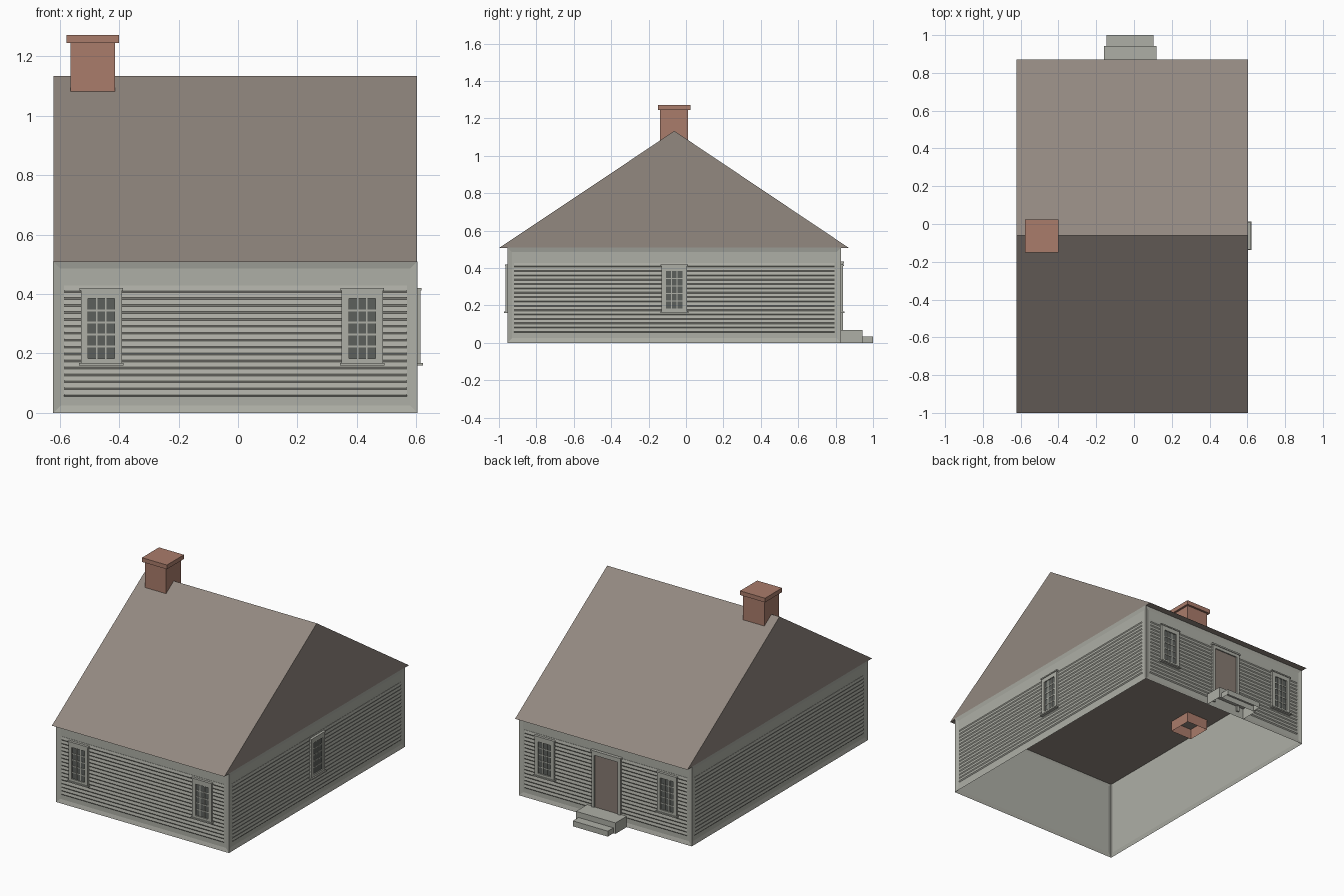
import bpy, bmesh
from math import radians
from mathutils import Matrix, Vector

if "Cube" in bpy.data.objects:
    bpy.data.objects.remove(bpy.data.objects["Cube"], do_unlink=True)


def material(name, rgb):
    lin = [((c / 255 + 0.055) / 1.055) ** 2.4 for c in rgb] + [1]
    m = bpy.data.materials.new(name)
    m.use_nodes = True
    m.diffuse_color = lin
    m.node_tree.nodes["Principled BSDF"].inputs["Base Color"].default_value = lin
    return m


WALL = material("grey_paint", (174, 175, 166))
ROOF = material("brown_shingle", (146, 136, 128))
BRICK = material("red_brick", (170, 124, 107))
GLASS = material("dark_glass", (92, 96, 92))
DOOR = material("brown_door", (135, 123, 115))


def finish(name, bm, mats, matrix=Matrix()):
    bmesh.ops.transform(bm, matrix=matrix, verts=bm.verts)
    me = bpy.data.meshes.new(name)
    bm.to_mesh(me)
    bm.free()
    for m in mats:
        me.materials.append(m)
    ob = bpy.data.objects.new(name, me)
    bpy.context.collection.objects.link(ob)
    return ob


def add_box(bm, x, y, z, mat=0, drop=()):
    """Box between (low, high) pairs; drop lists z directions of removed faces."""
    lo, hi = Vector((x[0], y[0], z[0])), Vector((x[1], y[1], z[1]))
    m = Matrix.Translation((lo + hi) / 2) @ Matrix.Diagonal((*(hi - lo), 1))
    verts = bmesh.ops.create_cube(bm, size=1, matrix=m)["verts"]
    faces = {f for v in verts for f in v.link_faces}
    for f in faces:
        f.material_index = mat
        f.normal_update()
    gone = [f for f in faces if any(f.normal.z * d > 0.9 for d in drop)]
    bmesh.ops.delete(bm, geom=gone, context="FACES_ONLY")


# House footprint
X0, X1, Y0, Y1, EAVE = -0.622, 0.604, -0.955, 0.83, 0.51
CX, CY = (X0 + X1) / 2, (Y0 + Y1) / 2
W, D = X1 - X0, Y1 - Y0
RECESS = 0.006


def side(cx, cy, angle):
    """Wall frame: local x runs along the wall, local -y points outward."""
    return Matrix.Translation((cx, cy, 0)) @ Matrix.Rotation(radians(angle), 4, "Z")


SIDES = {
    "front": (side(CX, Y0, 0), W, (-0.451, 0.427)),
    "left": (side(X1, CY, 90), D, (0.0,)),
    "back": (side(CX, Y1, 180), W, (-0.427, 0.441)),
    "right": (side(X0, CY, -90), D, ()),
}

# Hollow walls with a recessed panel on each side
bm = bmesh.new()
add_box(bm, (X0, X1), (Y0, Y1), (0, EAVE), drop=(-1, 1))
bm.normal_update()
bmesh.ops.inset_individual(bm, faces=bm.faces[:], thickness=0.035, depth=-RECESS)
finish("walls", bm, [WALL])


# Clapboards: a stepped profile swept along each wall
def clapboards(name, matrix, length):
    bm = bmesh.new()
    rows, low, high, half = 16, 0.055, 0.428, length / 2 - 0.036
    pitch = (high - low) / rows
    profile = [(RECESS, low)]
    for i in range(rows):
        z = low + i * pitch
        profile += [(0.0005, z + 0.006), (0.004, z + pitch)]
    profile.append((RECESS, high))
    ends = [[bm.verts.new((s * half, y, z)) for y, z in profile] for s in (-1, 1)]
    a, b = ends
    for i in range(len(profile) - 1):
        bm.faces.new((a[i], b[i], b[i + 1], a[i + 1]))
    finish(name, bm, [WALL], matrix)


# Window: glass, sash bars, casing, head and sill
def window(name, matrix, u):
    bm = bmesh.new()
    half, bottom, top = 0.045, 0.183, 0.385
    bar, cols, rows = 0.003, 3, 5
    add_box(bm, (-half, half), (-0.003, RECESS), (bottom, top), 1)
    for i in range(1, cols):
        x = -half + 2 * half * i / cols
        add_box(bm, (x - bar, x + bar), (-0.006, 0), (bottom, top))
    for i in range(1, rows):
        z = bottom + (top - bottom) * i / rows
        add_box(bm, (-half, half), (-0.0055, 0), (z - bar, z + bar))
    for s in (-1, 1):
        add_box(bm, sorted((s * half, s * 0.069)), (-0.01, RECESS), (0.168, 0.412))
    add_box(bm, (-half, half), (-0.01, RECESS), (0.168, bottom))
    add_box(bm, (-half, half), (-0.01, RECESS), (top, 0.412))
    add_box(bm, (-0.073, 0.073), (-0.014, RECESS), (0.412, 0.42))
    add_box(bm, (-0.075, 0.075), (-0.018, RECESS), (0.16, 0.168))
    finish(name, bm, [WALL, GLASS], matrix @ Matrix.Translation((u, 0, 0)))


for label, (matrix, length, spots) in SIDES.items():
    clapboards(label + "_siding", matrix, length)
    for n, u in enumerate(spots, 1):
        window(f"{label}_window_{n}", matrix, u)

# Back door with casing
bm = bmesh.new()
add_box(bm, (-0.083, 0.083), (-0.003, RECESS), (0.07, 0.405), 1)
for s in (-1, 1):
    add_box(bm, sorted((s * 0.083, s * 0.103)), (-0.01, RECESS), (0.035, 0.425))
add_box(bm, (-0.083, 0.083), (-0.01, RECESS), (0.405, 0.425))
add_box(bm, (-0.108, 0.108), (-0.014, RECESS), (0.425, 0.435))
finish("door", bm, [WALL, DOOR], SIDES["back"][0] @ Matrix.Translation((0.01, 0, 0)))

# Back steps, open underneath
bm = bmesh.new()
add_box(bm, (-0.16, 0.12), (Y1, 0.943), (0, 0.07), drop=(-1,))
add_box(bm, (-0.145, 0.103), (0.943, 1.0), (0, 0.035), drop=(-1,))
finish("back_steps", bm, [WALL])

# Gable roof: a solid triangular prism
bm = bmesh.new()
section = [(-1.0, EAVE - 0.003), (0.872, EAVE - 0.003), (-0.062, 1.133)]
a, b = [[bm.verts.new((x, y, z)) for y, z in section] for x in (X0 + 0.001, X1 - 0.001)]
bm.faces.new(a)
bm.faces.new(b)
for i in range(3):
    j = (i + 1) % 3
    bm.faces.new((a[i], a[j], b[j], b[i]))
bmesh.ops.recalc_face_normals(bm, faces=bm.faces)
finish("roof", bm, [ROOF])

# Chimney: open-bottomed stack with a wider cap
bm = bmesh.new()
add_box(bm, (-0.563, -0.413), (-0.14, 0.01), (0.44, 1.245), drop=(-1, 1))
add_box(bm, (-0.577, -0.4), (-0.15, 0.023), (1.245, 1.272))
finish("chimney", bm, [BRICK])
